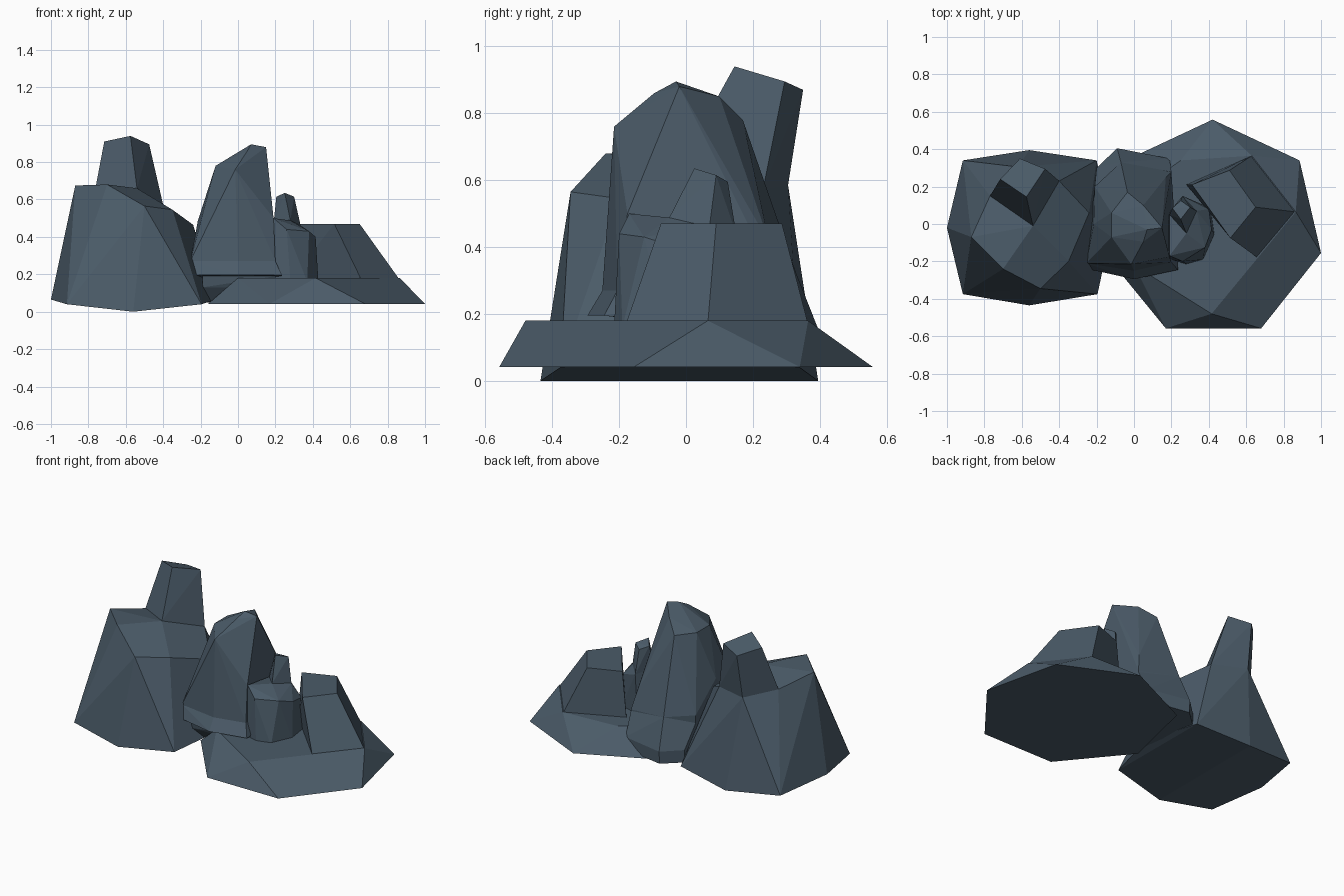
import bpy, bmesh
from math import radians

slate = bpy.data.materials.new("slate")
slate.diffuse_color = (0.07, 0.105, 0.14, 1)


def rock(name, *rings):
    """Flat-faceted boulder: convex shell around a few rings of corner points."""
    bm = bmesh.new()
    for ring in rings:
        for p in ring:
            bm.verts.new(p)
    bmesh.ops.convex_hull(bm, input=bm.verts[:])
    loose = [v for v in bm.verts if not v.link_faces]
    bmesh.ops.delete(bm, geom=loose, context='VERTS')
    bmesh.ops.dissolve_limit(bm, angle_limit=radians(5), verts=bm.verts[:], edges=bm.edges[:])
    bmesh.ops.recalc_face_normals(bm, faces=bm.faces[:])
    me = bpy.data.meshes.new(name)
    bm.to_mesh(me)
    bm.free()
    me.materials.append(slate)
    ob = bpy.data.objects.new(name, me)
    bpy.context.collection.objects.link(ob)
    return ob


def level(z, *pts):
    return [(x, y, z) for x, y in pts]


# Left boulder with a leaning spire on its back
neck = [(-.77, .15, .62), (-.54, -.01, .66), (-.40, .23, .57), (-.62, .305, .585)]
rock("left_boulder",
     level(0, (-.56, .395), (-.56, -.435)),
     level(.04, (-.915, .34), (-.20, .34), (-.195, -.375), (-.915, -.375)),
     level(.065, (-1, -.02), (-.12, -.02)),
     [(-.87, -.07, .675), (-.70, -.24, .68), (-.50, -.345, .565),
      (-.35, -.20, .545), (-.24, .06, .465)],
     neck)
rock("left_spire", neck,
     [(-.715, .24, .91), (-.575, .145, .94), (-.475, .295, .895), (-.61, .35, .87)])

# Central pillar: tapered shaft, overhanging skirt and a recessed foot
skirt_top = level(.27, (-.255, -.21), (0, -.25), (.20, -.205), (.20, .28), (-.21, .20))
rock("central_pillar", skirt_top,
     [(.20, .28, .28), (-.07, .33, .32), (-.21, .20, .32),
      (-.215, 0, .485), (.19, -.175, .50), (.17, .25, .41), (-.07, .25, .45)],
     [(-.12, .06, .78), (-.12, -.07, .78), (-.015, -.215, .76), (.05, -.095, .86),
      (.07, -.03, .895), (.15, -.02, .88), (.05, .10, .85), (-.035, .17, .78)])
rock("pillar_skirt", skirt_top, level(.32, (-.07, .33)),
     level(.195, (-.25, -.24), (0, -.295), (.235, -.245)),
     level(.13, (-.20, .30), (-.09, .405), (.19, .35)))
rock("pillar_foot",
     level(.19, (-.19, -.21), (.20, -.21)),
     level(.13, (-.19, -.20), (.20, -.18), (-.20, .30), (-.09, .405), (.19, .35)),
     level(.05, (-.14, -.13), (.18, -.12), (-.20, .30), (-.09, .40), (.19, .35)))

# Wide right slab and the block standing on it
rock("right_slab",
     level(.042, (.42, .558), (.885, .34), (1, -.155), (.68, -.558),
           (.17, -.558), (-.16, -.155), (-.045, .34)),
     level(.18, (.63, .365), (.865, .065), (.665, -.18), (.415, -.48),
           (0, -.22), (.08, .22), (.25, .34)))
rock("right_block",
     level(.17, (.66, -.18), (.865, .065), (.63, .365), (.28, .21)),
     level(.47, (.515, -.075), (.65, .09), (.51, .287), (.31, .21)))

# Small rock between pillar and block, with its own stub
stub_neck = [(.19, .05, .47), (.28, -.05, .488), (.335, .07, .46), (.26, .15, .44)]
rock("small_rock",
     level(.16, (.19, -.19), (.28, -.215), (.37, -.19), (.43, -.055),
           (.41, .085), (.25, .14), (.14, 0)),
     [(.19, -.17, .50), (.26, -.20, .44), (.38, -.125, .43),
      (.415, -.03, .40), (.40, .08, .38)],
     stub_neck)
rock("small_stub", stub_neck,
     [(.25, .025, .635), (.30, .09, .615), (.25, .125, .595), (.205, .085, .615)])
